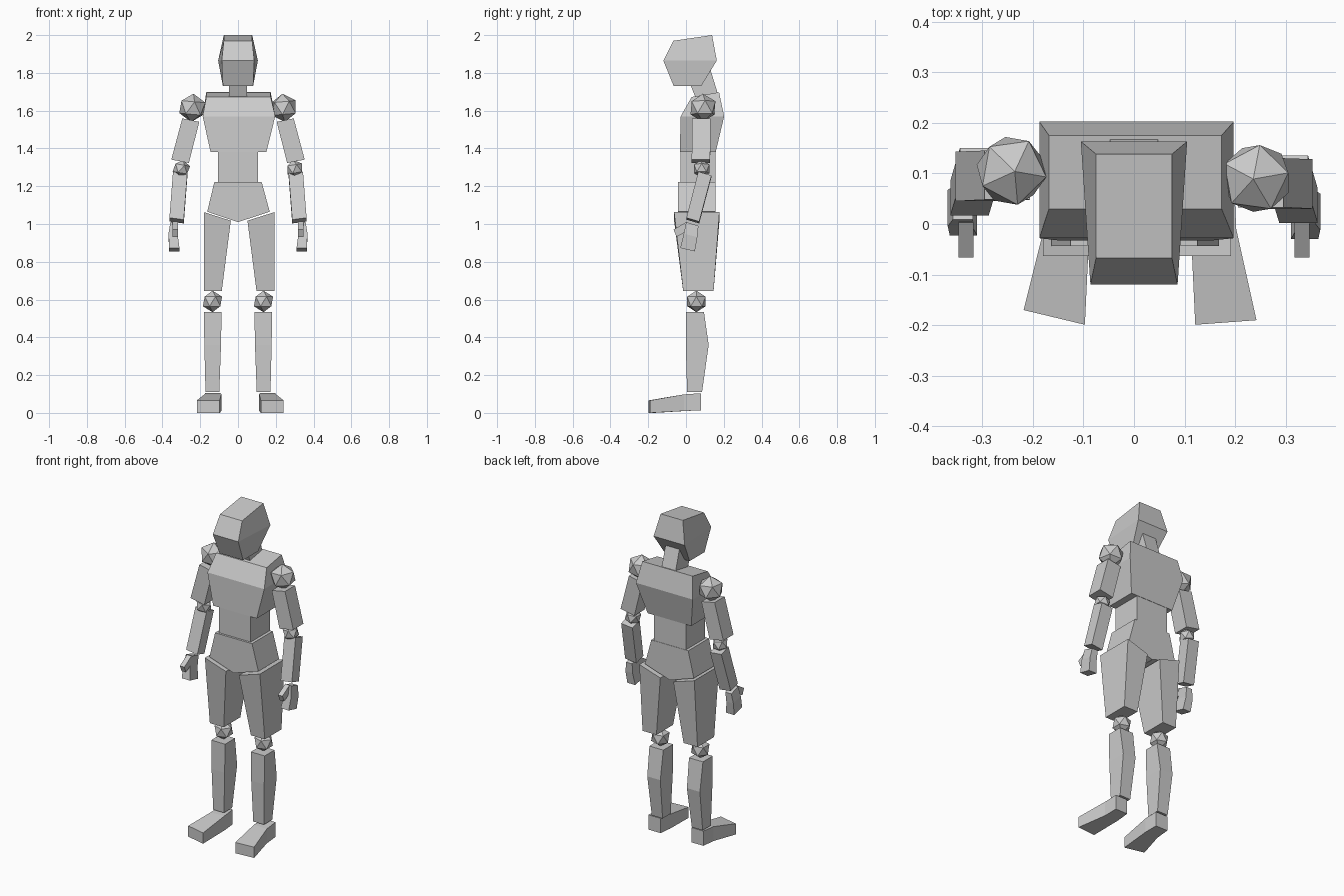
import bpy, bmesh
from math import radians
from mathutils import Vector

if "Cube" in bpy.data.objects:
    bpy.data.objects.remove(bpy.data.objects["Cube"])


def loft(name, rings, s=1, off=(0, 0, 0)):
    """Skin a stack of equal-sized rings and cap both ends; s = -1 mirrors in x."""
    bm = bmesh.new()
    vs = [[bm.verts.new((s * p[0] + off[0], p[1] + off[1], p[2] + off[2])) for p in r] for r in rings]
    n = len(vs[0])
    for a, b in zip(vs, vs[1:]):
        for i in range(n):
            j = (i + 1) % n
            bm.faces.new((a[i], a[j], b[j], b[i]))
    bm.faces.new(vs[0])
    bm.faces.new(vs[-1])
    bmesh.ops.recalc_face_normals(bm, faces=bm.faces)
    me = bpy.data.meshes.new(name)
    bm.to_mesh(me)
    bm.free()
    ob = bpy.data.objects.new(name, me)
    bpy.context.collection.objects.link(ob)
    return ob


def rect(x0, x1, y0, y1, z, dx=0, dy=0, front=1):
    """Rectangular ring; dx, dy tilt it in x and y, front scales the front width."""
    c = (x0 + x1) / 2
    f0, f1 = c + (x0 - c) * front, c + (x1 - c) * front
    return [(f0, y0, z - dx / 2 - dy / 2), (f1, y0, z + dx / 2 - dy / 2),
            (x1, y1, z + dx / 2 + dy / 2), (x0, y1, z - dx / 2 + dy / 2)]


def joint(name, loc, r, turn=0, tilt=0):
    bpy.ops.mesh.primitive_ico_sphere_add(subdivisions=1, radius=r, location=loc,
                                          rotation=(0, radians(tilt), radians(turn)))
    bpy.context.object.name = name


# Head and neck
loft("head", [
    rect(-.08, .08, -.065, .08, 1.73),
    rect(-.105, .105, -.12, .163, 1.865, front=.82),
    rect(-.075, .075, -.067, .138, 1.985, dy=.03)])
loft("neck", [
    rect(-.047, .047, .06, .17, 1.665, dy=.04),
    rect(-.047, .047, .02, .13, 1.78, dy=.07)])

# Torso
loft("chest", [
    rect(-.145, .15, -.033, .157, 1.38),
    rect(-.187, .197, -.028, .202, 1.57),
    rect(-.168, .173, .03, .175, 1.685, dy=.025)])
loft("waist", [
    rect(-.107, .107, -.03, .155, 1.2),
    rect(-.107, .107, -.03, .155, 1.4)])
pelvis = [(-.125, 1.223), (-.163, 1.065), (0, 1.01), (.168, 1.065), (.125, 1.223)]
loft("pelvis", [[(x, y, z) for x, z in pelvis] for y in (-.043, .157)])

for s, side in ((-1, "left"), (1, "right")):
    # Legs
    o = (.006, 0, 0)
    loft(side + "_thigh", [
        rect(.092, .186, -.015, .146, .645),
        rect(.044, .186, -.063, .177, 1.04, dx=.045)], s, o)
    joint(side + "_knee", (s * .135, .055, .59), .057)
    loft(side + "_shin", [
        rect(.099, .172, .006, .085, .11),
        rect(.09, .178, -.001, .12, .36),
        rect(.087, .181, .0, .095, .535)], s)

    # Feet: heel block flaring forward into a flat toe, turned out
    ty = -.19 if s > 0 else -.17
    foot = []
    for xi, xo, yi, yo, zb, zt in ((.104, .186, .08, .08, .014, .104),
                                   (.1, .19, -.005, -.01, .01, .098),
                                   (.109, .23, -.199, ty, 0, .066)):
        foot.append([(xi, yi, zb), (xo, yo, zb), (xo, yo, zt), (xi, yi, zt)])
    loft(side + "_foot", foot, s, (.012, 0, 0))

    # Arms
    a = (0, 0 if s > 0 else .015, 0)
    joint(side + "_shoulder", (s * .242, .09 + a[1], 1.615), .075, turn=10 * s, tilt=-5 * s)
    loft(side + "_upper_arm", [
        rect(.26, .353, .03, .128, 1.332, dx=.018),
        rect(.205, .295, .033, .13, 1.55, dx=.018)], s, a)
    joint(side + "_elbow", (s * .3, .083 + a[1], 1.292), .048, tilt=-10 * s)
    loft(side + "_forearm", [
        rect(.287, .363, .002, .07, 1.018, dx=.01, dy=-.02),
        rect(.268, .344, .065, .135, 1.263, dx=.008, dy=-.02)], s, a)

    # Hands
    loft(side + "_hand", [
        rect(.31, .364, -.03, .047, .864, dy=-.018),
        rect(.32, .368, -.012, .06, .94, dy=-.018),
        rect(.318, .358, .001, .066, 1.0, dy=-.02)], s, (0, a[1] / 2, 0))
    thumb = [(.003, 1.012), (-.066, .97), (-.05, .932), (.005, .962)]
    loft(side + "_thumb", [[(x, y, z) for y, z in thumb] for x in (.317, .347)], s)
